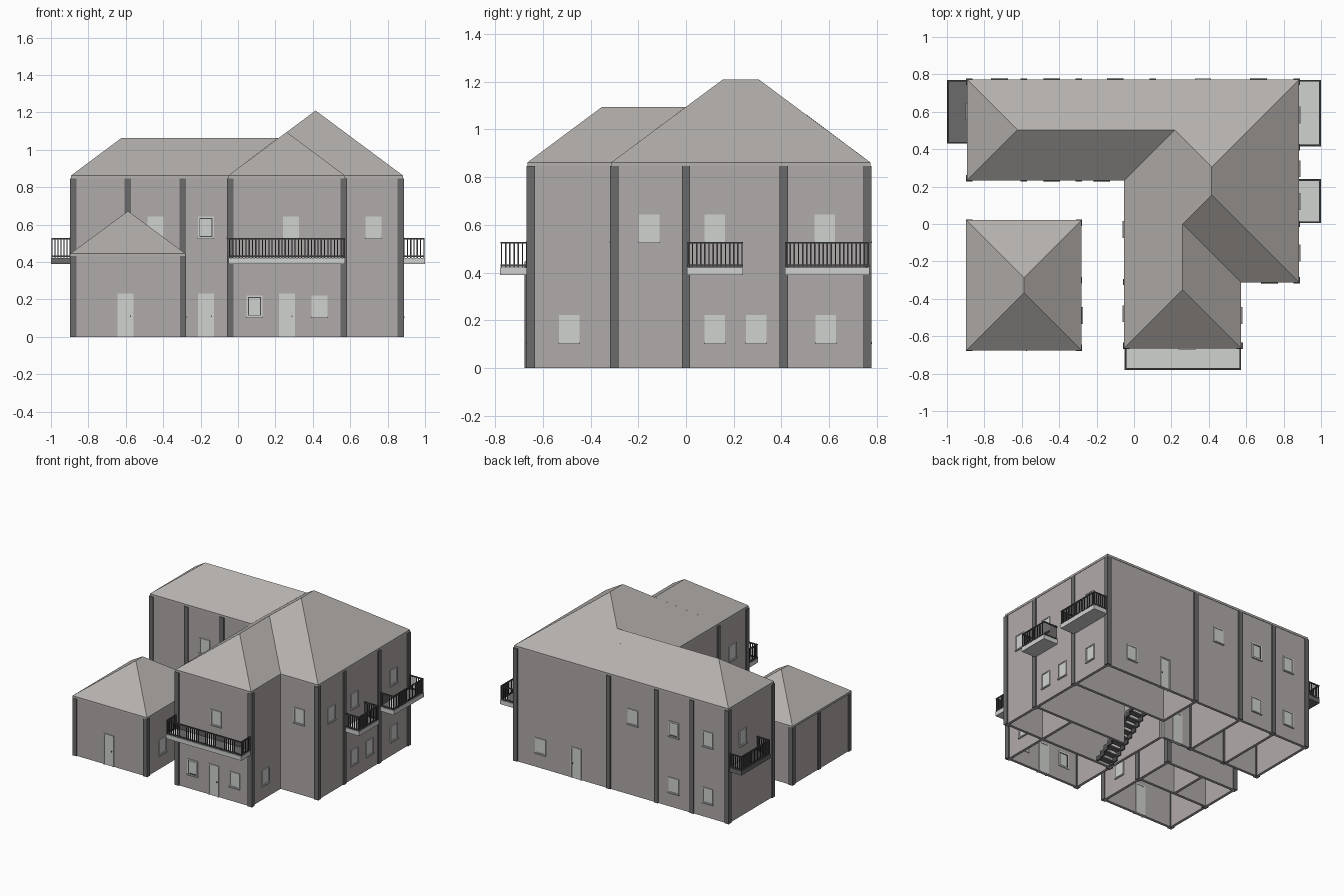
import bpy, bmesh

if "Cube" in bpy.data.objects:
    bpy.data.objects.remove(bpy.data.objects["Cube"])

def mat(name, r, g, b):
    m = bpy.data.materials.new(name)
    m.diffuse_color = (r, g, b, 1)
    m.use_nodes = True
    m.node_tree.nodes["Principled BSDF"].inputs["Base Color"].default_value = m.diffuse_color
    return m

WALL = mat("wall_grey", 0.44, 0.405, 0.405)
ROOF = mat("roof_grey", 0.46, 0.435, 0.415)
POST = mat("dark_grey", 0.145, 0.145, 0.145)
PALE = mat("pale_grey", 0.63, 0.65, 0.63)
IRON = mat("iron_grey", 0.07, 0.07, 0.07)

parts = {}

def part(name, material):
    if name not in parts:
        parts[name] = (bmesh.new(), material)
    return parts[name][0]

def box(name, material, x0, x1, y0, y1, z0, z1):
    bm = part(name, material)
    v = [bm.verts.new((x, y, z)) for z in (z0, z1)
         for x, y in ((x0, y0), (x1, y0), (x1, y1), (x0, y1))]
    for f in ((3, 2, 1, 0), (4, 5, 6, 7), (0, 1, 5, 4), (1, 2, 6, 5), (2, 3, 7, 6), (3, 0, 4, 7)):
        bm.faces.new([v[i] for i in f])

def hip(name, corners, a, b, z, zr, open_end=False):
    """Hip roof: corners counter-clockwise, ridge end a above edge 0-1, b above edge 2-3."""
    bm = part(name, ROOF)
    lo = [bm.verts.new((x, y, z - 0.016)) for x, y in corners]
    c = [bm.verts.new((x, y, z)) for x, y in corners]
    a, b = bm.verts.new((*a, zr)), bm.verts.new((*b, zr))
    bm.faces.new((c[0], c[1], a))
    bm.faces.new((c[1], c[2], b, a))
    bm.faces.new((c[3], c[0], a, b))
    bm.faces.new(lo[::-1])
    if not open_end:
        bm.faces.new((c[2], c[3], b))
    for i in range(4):
        j = (i + 1) % 4
        if not (open_end and i == 2):
            bm.faces.new((lo[i], lo[j], c[j], c[i]))

T = 0.02   # wall thickness
H = 0.846  # house wall height
G = 0.432  # garage wall height

def wall(x0, y0, x1, y1, h, name="house_walls", t=T):
    """Wall on the inner (left) side of a counter-clockwise outline segment."""
    if y0 == y1:
        ya, yb = (y0, y0 + t) if x1 > x0 else (y0 - t, y0)
        box(name, WALL, min(x0, x1), max(x0, x1), ya, yb, 0, h)
    else:
        xa, xb = (x0 - t, x0) if y1 > y0 else (x0, x0 + t)
        box(name, WALL, xa, xb, min(y0, y1), max(y0, y1), 0, h)

# outer walls
house = [(-0.89, 0.235), (-0.05, 0.235), (-0.05, -0.66), (0.57, -0.66),
         (0.57, -0.31), (0.88, -0.31), (0.88, 0.77), (-0.89, 0.77)]
garage = [(-0.89, -0.67), (-0.285, -0.67), (-0.285, 0.015), (-0.89, 0.015)]
for outline, h, n in ((house, H, "house_walls"), (garage, G, "garage_walls")):
    for p, q in zip(outline, outline[1:] + outline[:1]):
        wall(*p, *q, h, n)

# inner walls and upper floor
for seg in ((0.10, 0.0, 0.88, 0.0), (0.57, -0.31, 0.57, 0.0), (0.10, 0.41, 0.88, 0.41),
            (0.10, 0.41, 0.10, 0.77), (-0.29, 0.235, -0.29, 0.77), (-0.59, 0.235, -0.59, 0.77),
            (-0.05, -0.31, 0.57, -0.31)):
    wall(*seg, 0.40, "inner_walls")
wall(-0.89, -0.30, -0.285, -0.30, G, "garage_inner_walls")
wall(-0.59, -0.30, -0.59, 0.015, G, "garage_inner_walls")
for r in ((-0.88, 0.87, 0.245, 0.76), (0.10, 0.87, -0.30, 0.245), (-0.04, 0.56, -0.65, -0.30)):
    box("upper_floor", WALL, *r, 0.40, 0.42)

# roofs
hip("main_roof", [(-0.053, -0.313), (0.883, -0.313), (0.883, 0.773), (-0.053, 0.773)],
    (0.415, 0.155), (0.415, 0.305), 0.862, 1.21)
hip("back_wing_roof", [(-0.893, 0.773), (-0.893, 0.233), (-0.053, 0.233), (-0.053, 0.773)],
    (-0.623, 0.503), (0.217, 0.503), 0.862, 1.064, True)
hip("front_wing_roof", [(-0.053, -0.665), (0.573, -0.665), (0.573, -0.313), (-0.053, -0.313)],
    (0.26, -0.352), (0.26, 0.0), 0.862, 1.095, True)
hip("garage_roof", [(-0.897, -0.677), (-0.28, -0.677), (-0.28, 0.022), (-0.897, 0.022)],
    (-0.588, -0.368), (-0.588, -0.287), 0.445, 0.673)

# corner posts and wall pilasters
def post(x, y, h, name="house_posts"):
    box(name, POST, x - 0.017, x + 0.017, y - 0.017, y + 0.017, 0, h)

E = 0.009  # inset so posts stand just proud of the walls
for x, y in ((-0.89 + E, 0.235 + E), (-0.59, 0.235 + E), (-0.295, 0.235 + E),
             (-0.05 + E, -0.66 + E), (0.57 - E / 2, -0.66 + E), (-0.05 + E, -0.31),
             (0.88 - E, -0.31 + E), (0.88 - E, 0.0), (0.88 - E, 0.41), (0.88 - E, 0.77 - E),
             (0.10, 0.77 - E), (-0.295, 0.77 - E), (-0.59, 0.77 - E), (-0.89 + E, 0.77 - E)):
    post(x, y, H)
for x in (-0.89 + E, -0.285 - E):
    for y in (-0.67 + E, -0.30, 0.015 - E):
        post(x, y, G, "garage_posts")

# windows and doors
def plate(name, m, side, pos, u0, u1, z0, z1, d0, d1):
    """Box on a wall facing side ('-y', '+x' ...), from d0 to d1 outward of pos."""
    s = 1 if side[0] == "+" else -1
    a, b = sorted((pos + s * d0, pos + s * d1))
    r = (u0, u1, a, b) if side[1] == "y" else (a, b, u0, u1)
    box(name, m, *r, z0, z1)

def frame(name, m, side, pos, u0, u1, z0, z1, w, d, bottom=True):
    plate(name, m, side, pos, u0, u0 + w, z0, z1, -0.025, d)
    plate(name, m, side, pos, u1 - w, u1, z0, z1, -0.025, d)
    plate(name, m, side, pos, u0 + w, u1 - w, z1 - w, z1, -0.025, d)
    if bottom:
        plate(name, m, side, pos, u0 + w, u1 - w, z0, z0 + w, -0.025, d)

def window(side, pos, u, z, dark=False):
    u0, u1, z0, z1 = u - 0.043, u + 0.043, z - 0.058, z + 0.058
    plate("window_panes", PALE, side, pos, u0, u1, z0, z1, -0.022, 0.002)
    frame("window_frames", PALE, side, pos, u0, u1, z0, z1, 0.008, 0.006)
    plate("window_sills", PALE, side, pos, u0 - 0.002, u1 + 0.002, z0 - 0.004, z0 + 0.004, 0, 0.011)
    if dark:
        frame("dark_sashes", IRON, side, pos, u0 + 0.008, u1 - 0.008, z0 + 0.008, z1 - 0.008, 0.005, 0.005)

def door(side, pos, u):
    u0, u1 = u - 0.043, u + 0.043
    plate("door_panels", PALE, side, pos, u0, u1, 0, 0.23, -0.022, 0.002)
    frame("door_frames", PALE, side, pos, u0, u1, 0, 0.232, 0.009, 0.007, False)
    plate("door_handles", IRON, side, pos, u1 - 0.018, u1 - 0.013, 0.105, 0.115, 0, 0.008)

LO, UP = 0.163, 0.585
for side, pos, u, z, dark in (
        ("-y", 0.235, -0.44, UP, 0), ("-y", 0.235, -0.172, UP, 1),
        ("-y", -0.66, 0.283, UP, 0), ("-y", -0.66, 0.088, LO, 1), ("-y", -0.66, 0.435, LO, 0),
        ("-y", -0.31, 0.725, UP, 0),
        ("+x", 0.88, -0.155, UP, 0), ("+x", 0.88, 0.12, UP, 0), ("+x", 0.88, 0.583, UP, 0),
        ("+x", 0.88, 0.12, LO, 0), ("+x", 0.88, 0.295, LO, 0), ("+x", 0.88, 0.587, LO, 0),
        ("+x", 0.57, -0.49, LO, 0),
        ("+y", 0.77, 0.665, LO, 0), ("+y", 0.77, -0.10, UP, 0), ("+y", 0.77, -0.44, UP, 1),
        ("+y", 0.77, -0.72, UP, 0), ("+y", 0.77, -0.44, LO, 0), ("+y", 0.77, -0.72, LO, 0),
        ("-x", -0.89, 0.60, UP, 0), ("-x", -0.05, -0.48, UP, 0), ("-x", -0.05, -0.03, UP, 0),
        ("+x", -0.285, -0.49, LO, 0)):
    window(side, pos, u, z, dark)
for side, pos, u in (("-y", -0.67, -0.602), ("-y", 0.235, -0.17), ("-y", -0.66, 0.262), ("+y", 0.77, 0.37)):
    door(side, pos, u)

# balconies: slab plus railing on the three open sides
def balcony(name, side, pos, u0, u1, depth, slab):
    plate(name + "_slab", slab, side, pos, u0, u1, 0.39, 0.422, 0, depth)
    rail, r = name + "_railing", 0.003
    d = depth - 0.006
    for z in (0.43, 0.525):
        plate(rail, IRON, side, pos, u0, u1, z - 0.004, z + 0.004, d - 0.004, d + 0.004)
        for u in (u0 + 0.005, u1 - 0.005):
            plate(rail, IRON, side, pos, u - 0.004, u + 0.004, z - 0.004, z + 0.004, 0, d)
    n = round((u1 - u0) / 0.018)
    for i in range(n + 1):
        u = u0 + 0.005 + (u1 - u0 - 0.01) * i / n
        plate(rail, IRON, side, pos, u - r, u + r, 0.42, 0.525, d - r, d + r)
    for i in range(6):
        w = 0.008 + (d - 0.008) * i / 6
        for u in (u0 + 0.005, u1 - 0.005):
            plate(rail, IRON, side, pos, u - r, u + r, 0.42, 0.525, w - r, w + r)

balcony("front_balcony", "-y", -0.66, -0.05, 0.573, 0.12, PALE)
balcony("right_small_balcony", "+x", 0.88, 0.005, 0.24, 0.12, PALE)
balcony("right_large_balcony", "+x", 0.88, 0.415, 0.77, 0.12, PALE)
balcony("left_balcony", "-x", -0.89, 0.43, 0.77, 0.11, POST)

# staircase inside the hall
N = 15
for i in range(N):
    y, z = -0.29 + 0.58 * i / N, 0.42 * (i + 1) / N
    box("stair_treads", POST, -0.03, 0.09, y, y + 0.042, z - 0.01, z)
    for x in (-0.03, 0.082):
        box("stair_stringers", IRON, x, x + 0.008, y, y + 0.042, max(0, z - 0.045), z + 0.005)

# turn every collected part into an object
for name, (bm, m) in parts.items():
    me = bpy.data.meshes.new(name)
    bm.to_mesh(me)
    bm.free()
    me.materials.append(m)
    bpy.context.collection.objects.link(bpy.data.objects.new(name, me))
